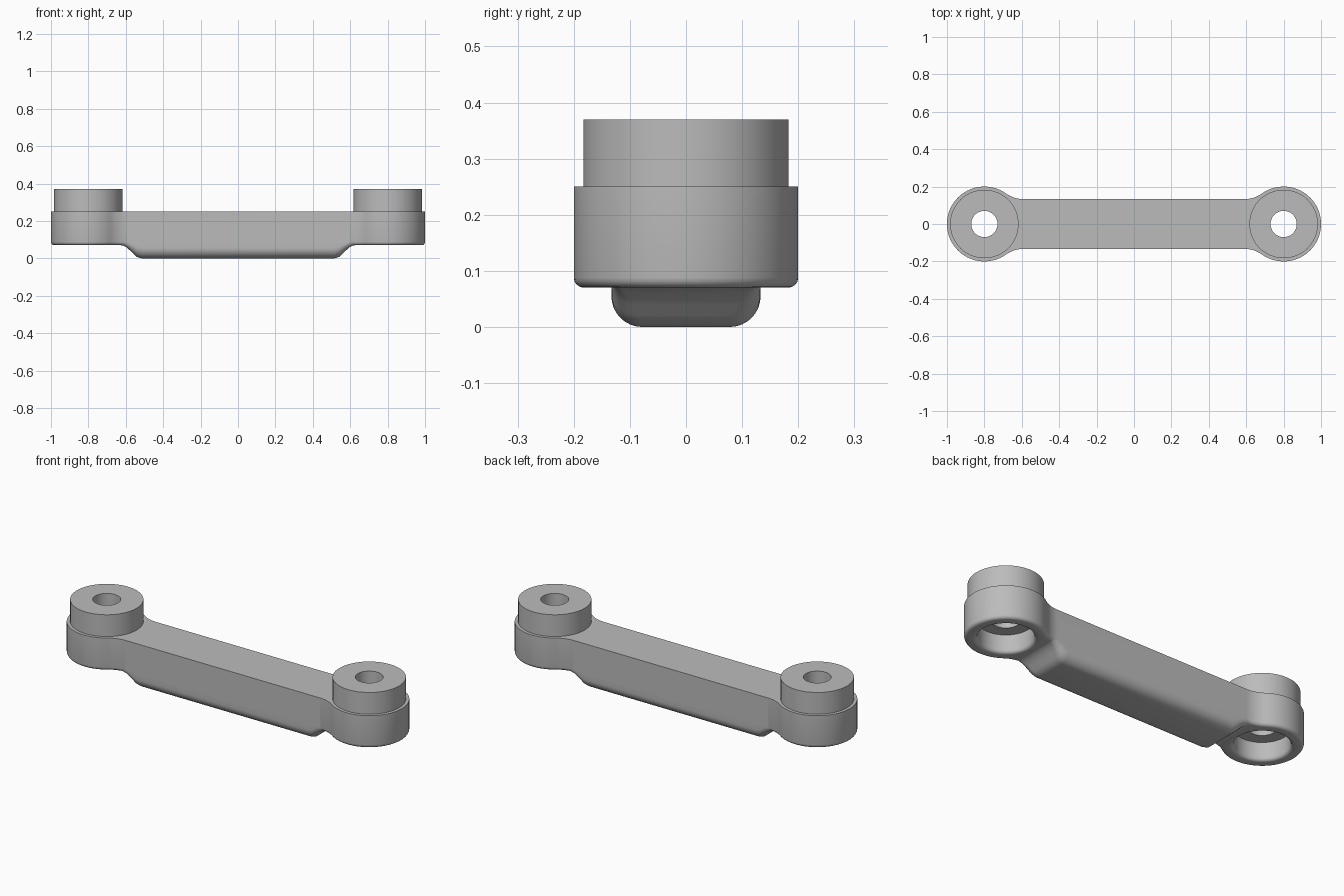
import bpy, bmesh, math

if "Cube" in bpy.data.objects:
    bpy.data.objects.remove(bpy.data.objects["Cube"])

HALF_W, END_X, END_R = 0.133, 0.8, 0.2
LOW, TOP, BOSS_TOP, LEDGE = 0.07, 0.25, 0.37, 0.17
HOLE_R, BORE_R = 0.07, 0.137

grey = bpy.data.materials.new("plain grey")
grey.use_nodes = True
grey.diffuse_color = (0.5, 0.5, 0.5, 1)
grey.node_tree.nodes["Principled BSDF"].inputs["Base Color"].default_value = (0.5, 0.5, 0.5, 1)


def finish(bm, name):
    bmesh.ops.recalc_face_normals(bm, faces=bm.faces)
    mesh = bpy.data.meshes.new(name)
    bm.to_mesh(mesh)
    bm.free()
    mesh.materials.append(grey)
    obj = bpy.data.objects.new(name, mesh)
    bpy.context.collection.objects.link(obj)
    return obj


def loft(rings, name, closed):
    """Skin a list of rings; either close the loop or cap both ends."""
    bm = bmesh.new()
    rows = [[bm.verts.new(p) for p in ring] for ring in rings]
    n = len(rows[0])
    pairs = list(zip(rows, rows[1:])) + ([(rows[-1], rows[0])] if closed else [])
    for a, b in pairs:
        for i in range(n):
            j = (i + 1) % n
            bm.faces.new((a[i], a[j], b[j], b[i]))
    if not closed:
        bm.faces.new(rows[0])
        bm.faces.new(rows[-1])
    return finish(bm, name)


def lathe(profile, x, name, closed=False, n=64):
    turn = [2 * math.pi * i / n for i in range(n)]
    rings = [[(x + r * math.cos(a), r * math.sin(a), z) for a in turn] for r, z in profile]
    return loft(rings, name, closed)


def arc(cx, cy, r, a0, a1, n):
    return [(cx + r * math.cos(a0 + (a1 - a0) * i / n),
             cy + r * math.sin(a0 + (a1 - a0) * i / n)) for i in range(n + 1)]


def boolean(obj, tool, operation):
    mod = obj.modifiers.new(operation.lower(), "BOOLEAN")
    mod.operation, mod.solver, mod.object = operation, "EXACT", tool
    bpy.context.view_layer.objects.active = obj
    bpy.ops.object.modifier_apply(modifier=mod.name)
    bpy.data.objects.remove(tool)


def shade(obj):
    bpy.ops.object.select_all(action="DESELECT")
    obj.select_set(True)
    bpy.context.view_layer.objects.active = obj
    bpy.ops.object.shade_smooth_by_angle(angle=math.radians(35))


# Plan outline: round eyes blended into a straight bar
dx = 0.21
fillet = (dx**2 + HALF_W**2 - END_R**2) / (2 * (END_R - HALF_W))
touch = math.atan2(HALF_W + fillet, -dx)
quarter = arc(END_X, 0, END_R, 0, touch, 32)
quarter += arc(END_X - dx, HALF_W + fillet, fillet, touch - math.pi, -math.pi / 2, 10)[1:]
half = quarter + [(-x, y) for x, y in reversed(quarter)]
outline = half + [(x, -y) for x, y in half[-2:0:-1]]

bm = bmesh.new()
base = bm.faces.new([bm.verts.new((x, y, LOW)) for x, y in outline])
ext = bmesh.ops.extrude_face_region(bm, geom=[base])
bmesh.ops.translate(bm, vec=(0, 0, TOP - LOW),
                    verts=[v for v in ext["geom"] if isinstance(v, bmesh.types.BMVert)])
rim = [e for e in bm.edges if all(v.co.z < LOW + 0.001 for v in e.verts)]
bmesh.ops.bevel(bm, geom=rim, offset=0.018, segments=4, profile=0.5, affect="EDGES")
bar = finish(bm, "handle_bar")

# Deeper belly under the middle, with rounded lower edges and eased ends
ends = [(0.635, 0.072, 0.018), (0.615, 0.068, 0.02), (0.595, 0.058, 0.028),
        (0.575, 0.04, 0.04), (0.555, 0.02, 0.05), (0.54, 0.007, 0.054), (0.515, 0.0, 0.055)]
sections = ends + [(-x, z, r) for x, z, r in reversed(ends)]
rings = []
for x, z, r in sections:
    side = arc(HALF_W - r, z + r, r, 0, -math.pi / 2, 8)
    side = [(HALF_W, 0.2)] + side
    rings.append([(x, y, h) for y, h in side] + [(x, -y, h) for y, h in reversed(side)])
boolean(bar, loft(rings, "belly", False), "UNION")

# Screw hole and wide counterbore with a rounded mouth in each eye
mouth = arc(BORE_R + 0.018, LOW + 0.018, 0.018, -math.pi / 2, -math.pi, 4)
cutter = [(BORE_R + 0.018, LOW - 0.02)] + mouth
cutter += [(BORE_R, LEDGE), (HOLE_R, LEDGE), (HOLE_R, TOP + 0.05)]
for s in (-1, 1):
    boolean(bar, lathe(cutter, s * END_X, "bore_cutter"), "DIFFERENCE")
shade(bar)

# Raised mounting bosses
tube = [(HOLE_R, TOP), (0.183, TOP), (0.183, BOSS_TOP), (HOLE_R, BOSS_TOP)]
for s, name in ((-1, "right_boss"), (1, "left_boss")):
    shade(lathe(tube, s * END_X, name, closed=True))
